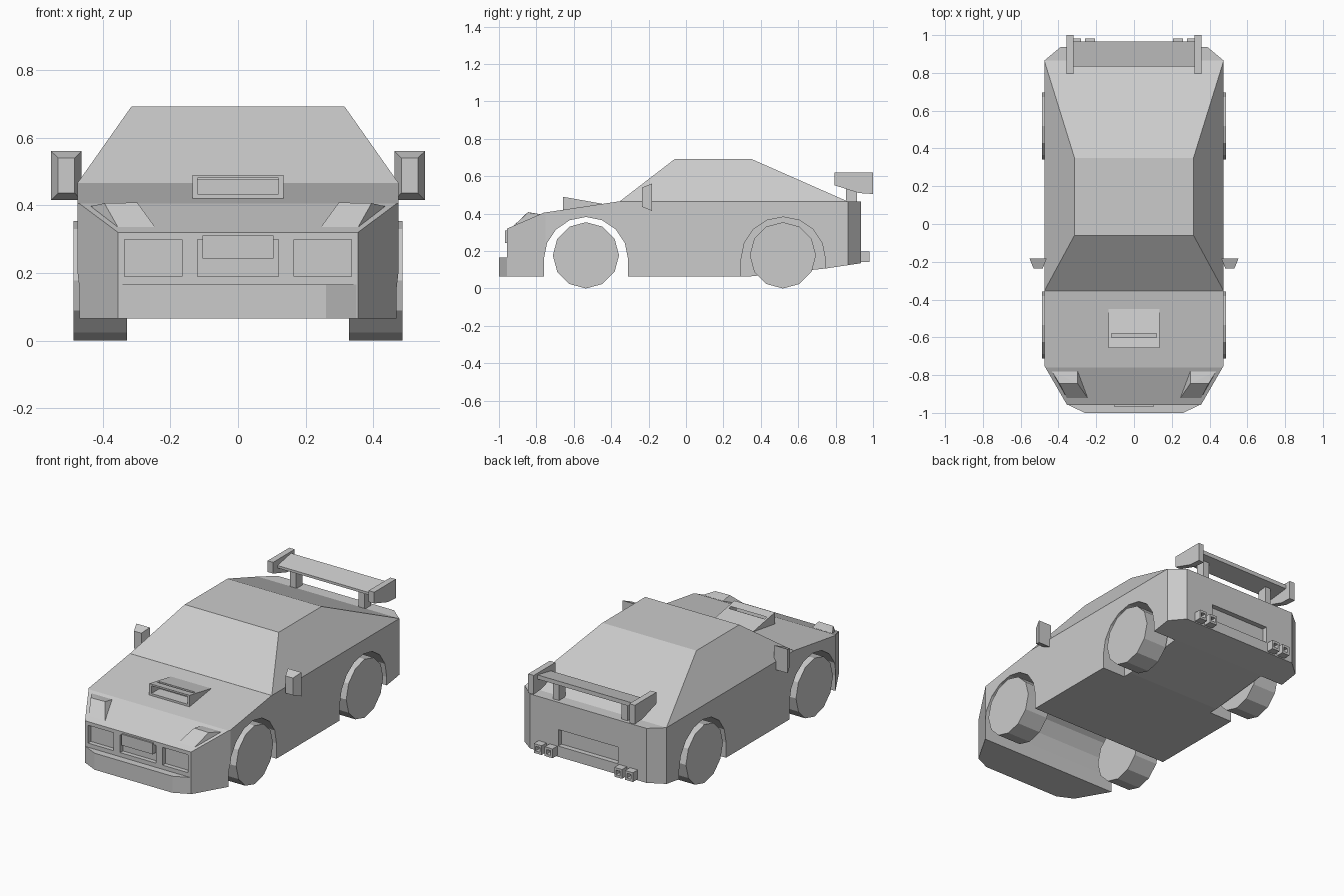
import bpy, bmesh
from math import sin, cos, pi

if "Cube" in bpy.data.objects:
    bpy.data.objects.remove(bpy.data.objects["Cube"])


def finish(name, bm):
    bmesh.ops.recalc_face_normals(bm, faces=bm.faces)
    me = bpy.data.meshes.new(name)
    bm.to_mesh(me)
    bm.free()
    ob = bpy.data.objects.new(name, me)
    bpy.context.collection.objects.link(ob)
    return ob


def prism(name, pts, axis, lo, hi):
    """Extrude a 2D outline: axis 'x' takes (y, z) points, 'z' takes (x, y)."""
    bm = bmesh.new()
    place = (lambda a, b, t: (t, a, b)) if axis == 'x' else (lambda a, b, t: (a, b, t))
    rings = [[bm.verts.new(place(a, b, t)) for a, b in pts] for t in (lo, hi)]
    for r in rings:
        bm.faces.new(r)
    n = len(pts)
    for i in range(n):
        j = (i + 1) % n
        bm.faces.new((rings[0][i], rings[0][j], rings[1][j], rings[1][i]))
    return finish(name, bm)


def box(name, x0, x1, y0, y1, z0, z1):
    return prism(name, [(x0, y0), (x1, y0), (x1, y1), (x0, y1)], 'z', z0, z1)


def hull(name, pts):
    bm = bmesh.new()
    for p in pts:
        bm.verts.new(p)
    bmesh.ops.convex_hull(bm, input=bm.verts)
    bmesh.ops.dissolve_limit(bm, angle_limit=0.02, verts=bm.verts, edges=bm.edges)
    return finish(name, bm)


def boolean(target, cutter, op='DIFFERENCE'):
    m = target.modifiers.new("cut", 'BOOLEAN')
    m.operation, m.object, m.solver = op, cutter, 'EXACT'
    bpy.context.view_layer.objects.active = target
    bpy.ops.object.modifier_apply(modifier=m.name)
    bpy.data.objects.remove(cutter)


def span(s, a, b):
    return (a, b) if s > 0 else (-b, -a)


# Lower body: side profile trimmed by the plan outline
body = prism("body", [(-.957, .065), (-.957, .32), (-.76, .405), (-.36, .465),
                      (.936, .465), (.936, .135), (.75, .107), (.35, .065)],
             'x', -.475, .475)
half = [(.39, .936), (.475, .865), (.475, -.75), (.355, -.957)]
plan = half + [(-x, y) for x, y in reversed(half)]
boolean(body, prism("plan_cutter", plan, 'z', 0, 1), 'INTERSECT')


# Wheel arches: open tunnel at the front, separate wells at the rear
def arch(yc):
    top = [(yc + .225 * cos(i * pi / 8), .157 + .225 * sin(i * pi / 8)) for i in range(9)]
    return top + [(yc - .225, -.1), (yc + .225, -.1)]


boolean(body, prism("arch_cutter", arch(-.535), 'x', -.6, .6))
for s in (1, -1):
    boolean(body, prism("arch_cutter", arch(.52), 'x', *span(s, .32, .6)))

# Grille openings and rear panel recess
for x0, x1 in ((-.335, -.165), (-.12, .12), (.165, .335)):
    boolean(body, box("grille_cutter", x0, x1, -1.1, -.93, .19, .298))
boolean(body, box("rear_cutter", -.2, .2, .905, 1.1, .2, .3))

# Cabin
hull("cabin", [(s * x, y, z) for s in (1, -1) for x, y, z in
               ((.475, -.355, .465), (.475, .865, .465),
                (.315, -.06, .692), (.315, .35, .692))])

# Front bumper and number plate
prism("front_bumper", [(-.355, -.955), (-.26, -1), (.26, -1), (.355, -.955)], 'z', .065, .165)
box("front_plate", -.105, .105, -.967, -.93, .243, .31)

# Hood scoop
scoop = prism("hood_scoop", [(-.657, .49), (-.45, .453), (-.45, .44), (-.657, .41)],
              'x', -.135, .135)
boolean(scoop, box("scoop_cutter", -.12, .12, -.7, -.58, .433, .48))

# Spoiler blade
prism("spoiler_blade", [(.835, .57), (.835, .585), (.965, .61), (.965, .585)], 'x', -.32, .32)

# Mirrored parts
for s, side in ((1, "right"), (-1, "left")):
    for yc, end in ((-.535, "front"), (.518, "rear")):
        rim = [(yc + .177 * cos(i * pi / 6), .177 + .177 * sin(i * pi / 6)) for i in range(12)]
        prism(f"{end}_wheel_{side}", rim, 'x', *span(s, .328, .486))

    hull(f"headlight_{side}", [(s * x, y, z) for x, y, z in
         ((.435, -.78, .397), (.298, -.78, .397), (.395, -.845, .406), (.298, -.845, .408),
          (.355, -.922, .335), (.245, -.922, .335), (.298, -.78, .37), (.43, -.78, .37))])

    hull(f"mirror_{side}",
         [(s * x, -.183, z) for x in (.463, .553) for z in (.415, .56)] +
         [(s * x, -.235, z) for x in (.483, .532) for z in (.436, .54)])

    prism(f"spoiler_endplate_{side}",
          [(.793, .62), (1, .62), (1, .505), (.925, .51), (.793, .552)],
          'x', *span(s, .32, .357))
    prism(f"spoiler_post_{side}", [(.855, .46), (.915, .46), (.915, .59), (.855, .58)],
          'x', *span(s, .21, .25))

    for i, x in enumerate((.207, .28)):
        x0, x1 = span(s, x, x + .052)
        pipe = box(f"exhaust_{side}_{i}", x0, x1, .91, .982, .142, .198)
        boolean(pipe, box("pipe_cutter", x0 + .012, x1 - .012, .95, 1.1, .156, .184))
